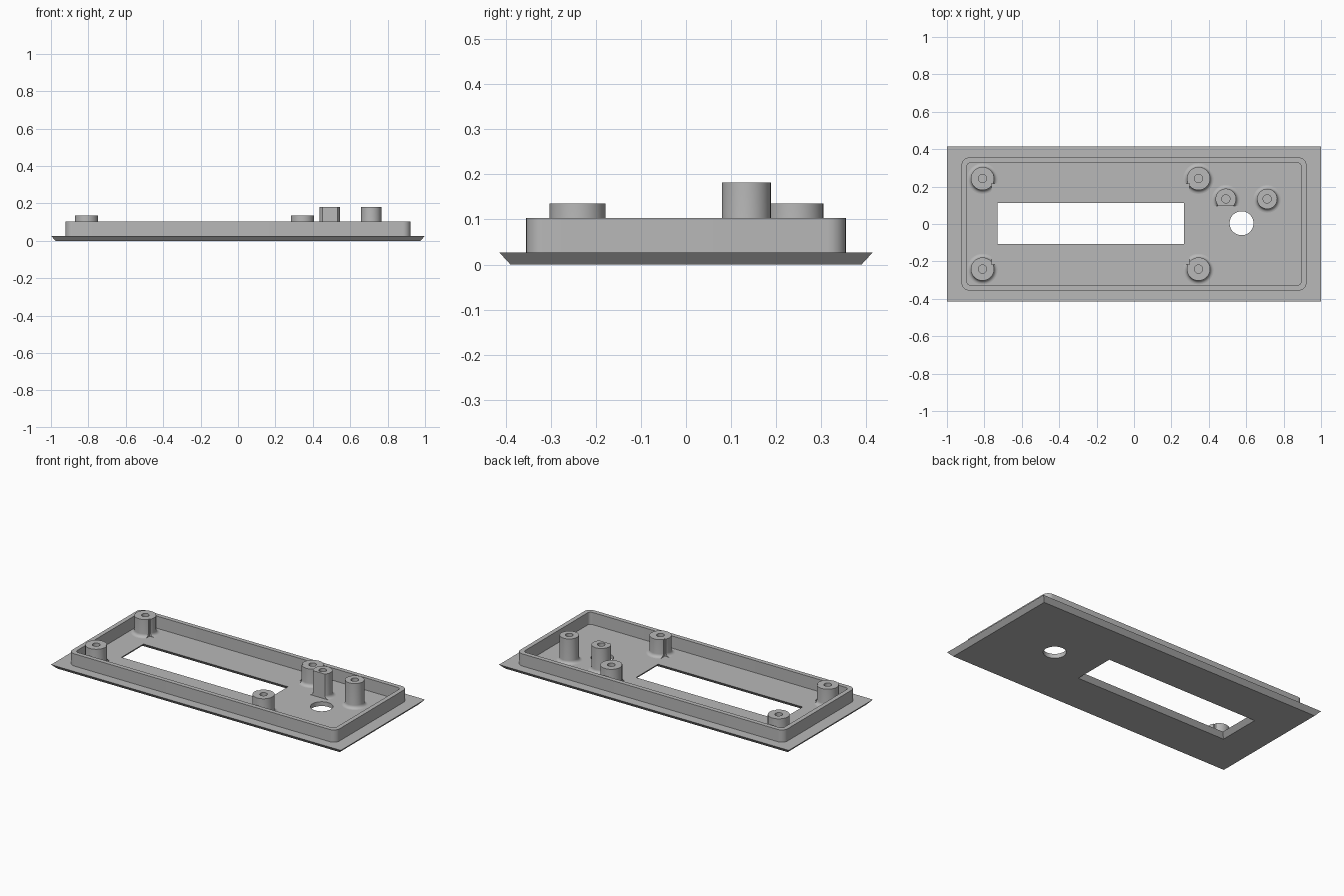
import bpy, bmesh, math
from mathutils import Vector

if "Cube" in bpy.data.objects:
    bpy.data.objects.remove(bpy.data.objects["Cube"], do_unlink=True)

FLOOR = 0.027   # plate thickness
SUNK = 0.02     # parts start slightly inside the plate

grey = bpy.data.materials.new("plain grey")
grey.use_nodes = True
grey.diffuse_color = (0.48, 0.48, 0.48, 1)
grey.node_tree.nodes["Principled BSDF"].inputs["Base Color"].default_value = grey.diffuse_color


def make(name, bm):
    bmesh.ops.recalc_face_normals(bm, faces=bm.faces)
    mesh = bpy.data.meshes.new(name)
    bm.to_mesh(mesh)
    bm.free()
    mesh.materials.append(grey)
    obj = bpy.data.objects.new(name, mesh)
    bpy.context.collection.objects.link(obj)
    return obj


def smooth(obj):
    bpy.ops.object.select_all(action='DESELECT')
    obj.select_set(True)
    bpy.context.view_layer.objects.active = obj
    bpy.ops.object.shade_smooth_by_angle(angle=math.radians(30))


def rect(x0, x1, y0, y1):
    return [(x0, y0), (x1, y0), (x1, y1), (x0, y1)]


def round_rect(hx, hy, r, n=8):
    pts = []
    for i, (sx, sy) in enumerate([(1, 1), (-1, 1), (-1, -1), (1, -1)]):
        for k in range(n + 1):
            a = (i + k / n) * math.pi / 2
            pts.append((sx * (hx - r) + r * math.cos(a), sy * (hy - r) + r * math.sin(a)))
    return pts


def circle(x, y, r, n=48):
    return [(x + r * math.cos(math.tau * k / n), y + r * math.sin(math.tau * k / n)) for k in range(n)]


def bridge(bm, lower, upper):
    for i in range(len(lower)):
        j = (i + 1) % len(lower)
        bm.faces.new((lower[i], lower[j], upper[j], upper[i]))


def loft(name, low, z0, high, z1):
    # solid between two outlines with matching points
    bm = bmesh.new()
    a = [bm.verts.new((x, y, z0)) for x, y in low]
    b = [bm.verts.new((x, y, z1)) for x, y in high]
    bridge(bm, a, b)
    bm.faces.new(a)
    bm.faces.new(b)
    return make(name, bm)


def cut(obj, *cutters):
    for c in cutters:
        mod = obj.modifiers.new("cut", 'BOOLEAN')
        mod.operation = 'DIFFERENCE'
        mod.solver = 'EXACT'
        mod.object = c
        c.hide_render = True
    bpy.context.view_layer.update()
    graph = bpy.context.evaluated_depsgraph_get()
    result = bpy.data.meshes.new_from_object(obj.evaluated_get(graph))
    obj.modifiers.clear()
    obj.data = result
    for c in cutters:
        bpy.data.objects.remove(c, do_unlink=True)


def boss(name, x, y, r, top, hole, flare=0.02):
    # turned screw post with a filleted foot and a blind hole
    prof = [(0, SUNK), (r + flare, SUNK)]
    for k in range(7):
        a = k / 6 * math.pi / 2
        prof.append((r + flare * (1 - math.sin(a)), FLOOR + flare * (1 - math.cos(a))))
    prof += [(r, top), (hole, top), (hole, 0.04), (0, 0.04)]
    bm = bmesh.new()
    vs = [bm.verts.new((px, 0, pz)) for px, pz in prof]
    es = [bm.edges.new(p) for p in zip(vs, vs[1:])]
    bmesh.ops.spin(bm, geom=vs + es, cent=(0, 0, 0), axis=(0, 0, 1),
                   angle=math.tau, steps=48, use_merge=True)
    bmesh.ops.remove_doubles(bm, verts=bm.verts, dist=1e-5)
    bmesh.ops.translate(bm, verts=bm.verts, vec=Vector((x, y, 0)))
    return make(name, bm)


# Face plate: bevelled edge, bevelled window and a round hole
E = 0.025
plate = loft("face_plate", rect(-1 + E, 1 - E, -0.415 + E, 0.415 - E), 0,
             rect(-1, 1, -0.415, 0.415), FLOOR)


def window(z):
    grow = E * (1 - z / FLOOR)
    return rect(-0.73 - grow, 0.267 + grow, -0.106 - grow, 0.111 + grow)


cut(plate,
    loft("window_cutter", window(-0.01), -0.01, window(0.037), 0.037),
    loft("hole_cutter", circle(0.575, 0.004, 0.064), -0.1, circle(0.575, 0.004, 0.064), 0.1))
smooth(plate)

# Raised rim wall
bm = bmesh.new()
loops = []
for outline, z in [((0.922, 0.355, 0.04), SUNK), ((0.922, 0.355, 0.04), 0.103),
                   ((0.894, 0.327, 0.02), 0.103), ((0.894, 0.327, 0.02), SUNK)]:
    loops.append([bm.verts.new((x, y, z)) for x, y in round_rect(*outline)])
for i in range(4):
    bridge(bm, loops[i], loops[(i + 1) % 4])
smooth(make("rim_wall", bm))

# Four display posts, notched where the display sits
for side, x in (("right", -0.81), ("left", 0.345)):
    for end, y in (("front", -0.241), ("back", 0.243)):
        post = boss(f"display_post_{end}_{side}", x, y, 0.062, 0.136, 0.022)
        notch = rect(-0.762, 0.297, -0.216, 0.216)
        cut(post, loft("notch_cutter", notch, -0.1, notch, 0.3))
        smooth(post)

# Two tall posts behind the round hole, one with a flat front
flat_post = boss("tall_post_flat", 0.491, 0.134, 0.055, 0.182, 0.022)
flat = rect(0.3, 0.7, -0.1, 0.097)
cut(flat_post, loft("flat_cutter", flat, -0.1, flat, 0.3))
smooth(flat_post)
smooth(boss("tall_post_round", 0.712, 0.134, 0.054, 0.182, 0.022))
